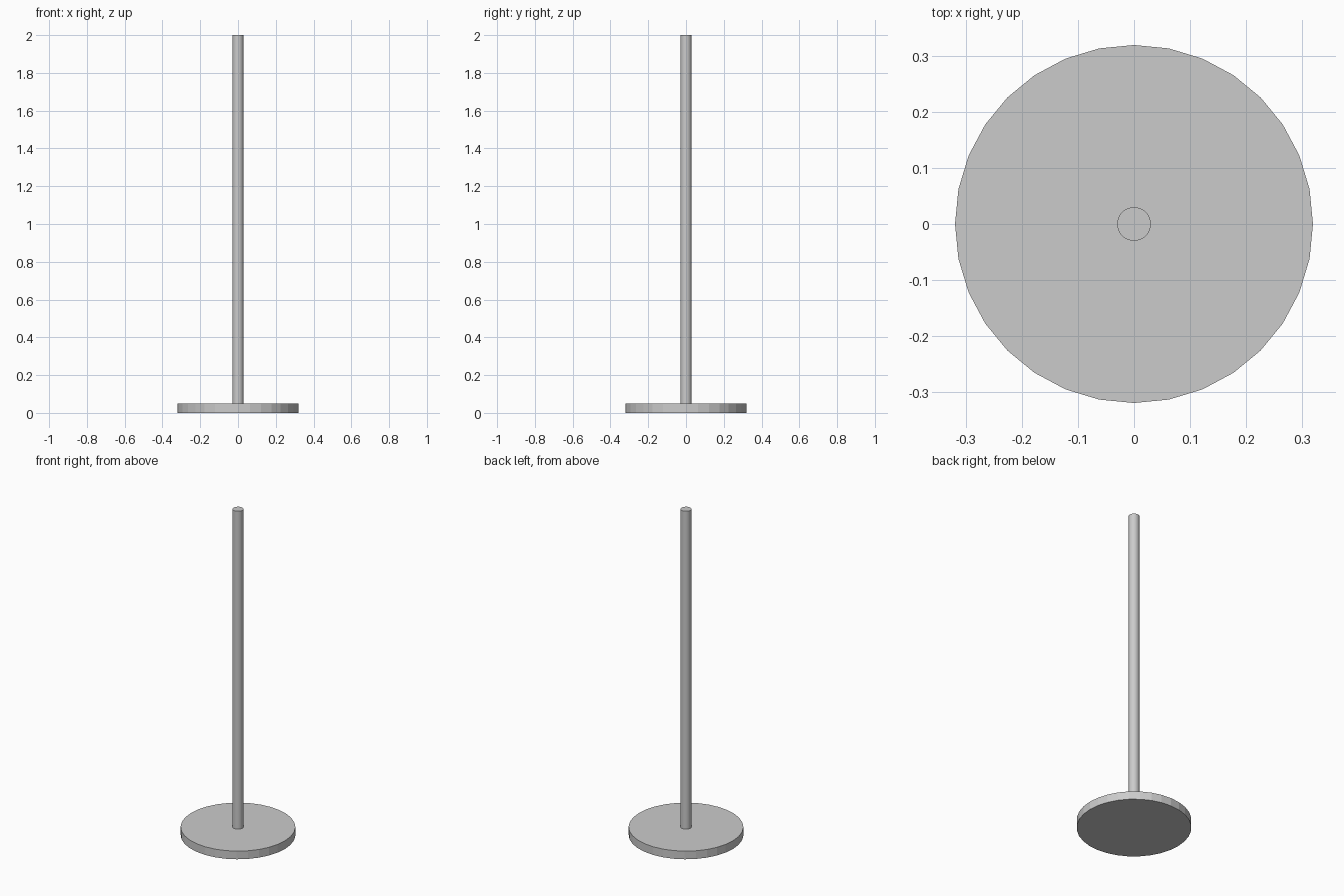
import bpy

if "Cube" in bpy.data.objects:
    bpy.data.objects.remove(bpy.data.objects["Cube"])


def cylinder(name, radius, z0, z1, sides=32):
    bpy.ops.mesh.primitive_cylinder_add(
        vertices=sides, radius=radius, depth=z1 - z0,
        location=(0, 0, (z0 + z1) / 2))
    bpy.context.object.name = name


BASE_TOP = 0.05

# Round weighted base plate
cylinder("base", 0.319, 0, BASE_TOP)

# Upright pole standing on the plate
cylinder("pole", 0.03, BASE_TOP, 2.0)
